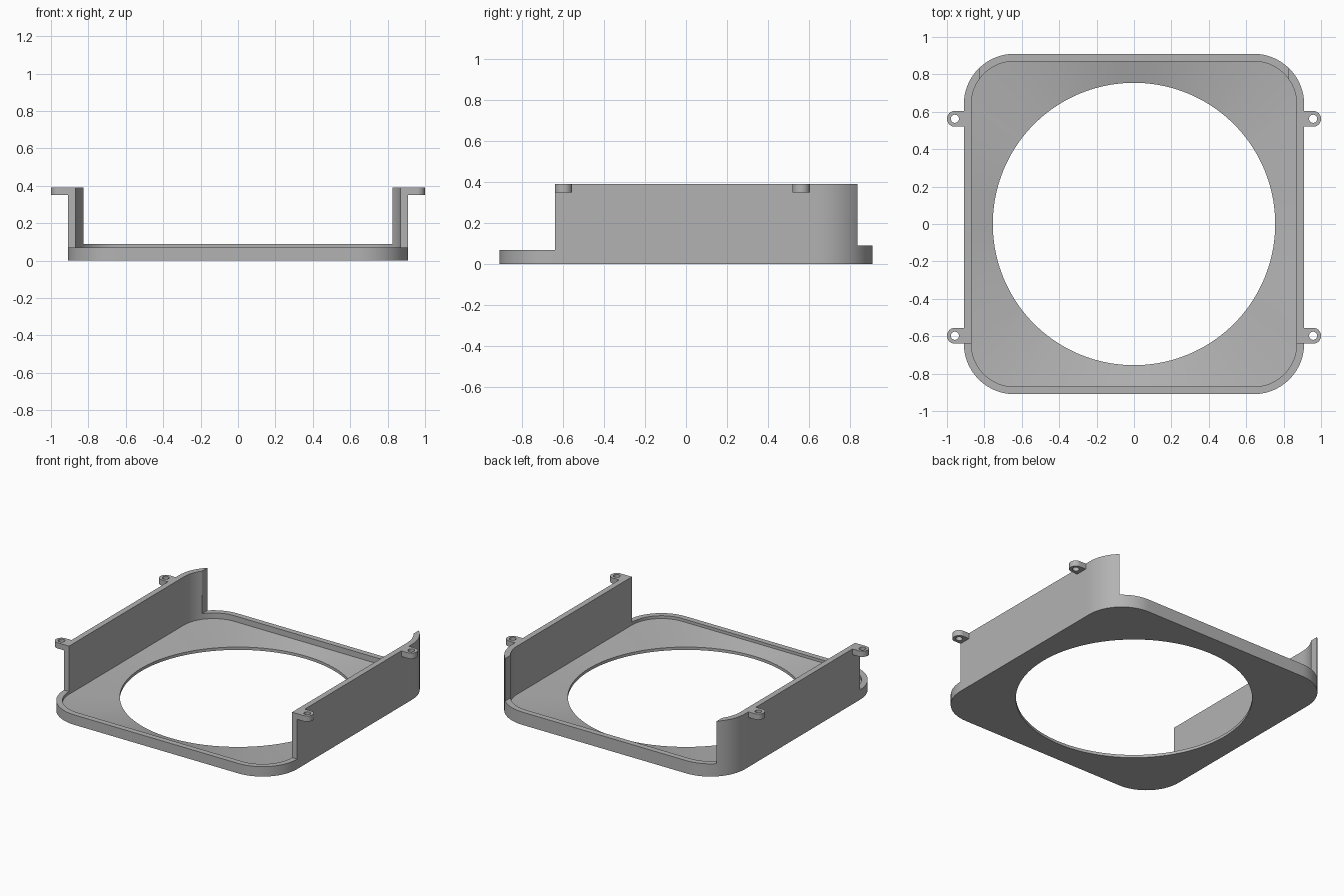
import bpy, bmesh, math
from math import cos, sin, radians, atan2, sqrt

if "Cube" in bpy.data.objects:
    bpy.data.objects.remove(bpy.data.objects["Cube"])

grey = bpy.data.materials.new("plain grey")
grey.diffuse_color = (0.45, 0.45, 0.45, 1)
grey.use_nodes = True
grey.node_tree.nodes["Principled BSDF"].inputs["Base Color"].default_value = grey.diffuse_color

HALF, CORNER = 0.91, 0.27      # outer half width and corner radius
WALL = 0.04                    # wall thickness
HOLE = 0.755                   # opening radius
C = HALF - CORNER              # corner centre
FRONT_Z, BACK_Z, SIDE_Z = 0.07, 0.09, 0.39
HOLE_Z, FLOOR_Z = 0.02, 0.05   # the floor slopes down to the opening
CUT_X = 0.825                  # rear end of each side wall


def finish(name, bm):
    """Turn a right-hand half into a mirrored, smooth-shaded object."""
    bmesh.ops.remove_doubles(bm, verts=bm.verts, dist=1e-5)
    bmesh.ops.recalc_face_normals(bm, faces=bm.faces)
    me = bpy.data.meshes.new(name)
    bm.to_mesh(me)
    bm.free()
    me.materials.append(grey)
    ob = bpy.data.objects.new(name, me)
    bpy.context.collection.objects.link(ob)
    ob.modifiers.new("mirror", 'MIRROR').merge_threshold = 0.0005
    bpy.ops.object.select_all(action='DESELECT')
    ob.select_set(True)
    bpy.context.view_layer.objects.active = ob
    bpy.ops.object.shade_smooth_by_angle(angle=radians(30))


def quad(bm, *pts):
    bm.faces.new([bm.verts.new(p) for p in pts])


# Stations along the right half: (outer point, inner point, height ahead)
stations = []


def line(a_out, b_out, a_in, b_in, n, h):
    for i in range(n):
        t = i / n
        mix = lambda a, b: (a[0] + (b[0] - a[0]) * t, a[1] + (b[1] - a[1]) * t)
        stations.append((mix(a_out, b_out), mix(a_in, b_in), h))


def arc(cy, out0, out1, in0, in1, n, h):
    for i in range(n):
        a, b = out0 + (out1 - out0) * i / n, in0 + (in1 - in0) * i / n
        r = CORNER - WALL
        stations.append(((C + CORNER * cos(a), cy + CORNER * sin(a)),
                         (C + r * cos(b), cy + r * sin(b)), h))


IN = HALF - WALL
Q = math.pi / 2
cut_out = math.acos((CUT_X - C) / CORNER)
cut_in = math.acos((CUT_X - C) / (CORNER - WALL))
line((0, -HALF), (C, -HALF), (0, -IN), (C, -IN), 16, FRONT_Z)
arc(-C, -Q, 0, -Q, 0, 14, FRONT_Z)
line((HALF, -C), (HALF, C), (IN, -C), (IN, C), 32, SIDE_Z)
arc(C, 0, cut_out, 0, cut_in, 8, SIDE_Z)
arc(C, cut_out, Q, cut_in, Q, 8, BACK_Z)
line((C, HALF), (0, HALF), (C, IN), (0, IN), 16, BACK_Z)
stations.append(((0, HALF), (0, IN), BACK_Z))


# Frame: sloped floor with round opening, low rims and tall side walls
bm = bmesh.new()
LEVELS = [0, FRONT_Z, BACK_Z, SIDE_Z]
prev_h = FRONT_Z
for (o1, i1, h), (o2, i2, _) in zip(stations, stations[1:]):
    a1, a2 = atan2(i1[1], i1[0]), atan2(i2[1], i2[0])
    c1 = (HOLE * cos(a1), HOLE * sin(a1))
    c2 = (HOLE * cos(a2), HOLE * sin(a2))
    quad(bm, (*o1, 0), (*c1, 0), (*c2, 0), (*o2, 0))
    quad(bm, (*c1, 0), (*c1, HOLE_Z), (*c2, HOLE_Z), (*c2, 0))
    quad(bm, (*c1, HOLE_Z), (*i1, FLOOR_Z), (*i2, FLOOR_Z), (*c2, HOLE_Z))
    quad(bm, (*i1, h), (*o1, h), (*o2, h), (*i2, h))
    for lo, hi in zip(LEVELS, LEVELS[1:]):
        if hi <= h:
            quad(bm, (*o1, lo), (*o2, lo), (*o2, hi), (*o1, hi))
            lo_in = max(lo, FLOOR_Z)
            quad(bm, (*i1, lo_in), (*i1, hi), (*i2, hi), (*i2, lo_in))
        # upright end faces where the height steps
        if min(h, prev_h) <= lo and hi <= max(h, prev_h):
            quad(bm, (*o1, lo), (*i1, lo), (*i1, hi), (*o1, hi))
    prev_h = h
finish("frame", bm)


# Mounting tabs: rounded ears with a screw hole
def tab(name, y):
    bm = bmesh.new()
    x, r, hole, back = 0.9575, 0.0425, 0.022, -0.05
    ring = [(r * cos(a), r * sin(a))
            for a in [radians(-90 + 7.5 * i) for i in range(25)]]
    ring += [(back / 2, r), (back, r), (back, r / 2), (back, 0),
             (back, -r / 2), (back, -r), (back / 2, -r)]
    low, top = 0.35, SIDE_Z
    for p, q in zip(ring, ring[1:] + ring[:1]):
        O = [(x + u, y + v) for u, v in (p, q)]
        I = [(x + hole * u / sqrt(u * u + v * v),
              y + hole * v / sqrt(u * u + v * v)) for u, v in (p, q)]
        for z in (low, top):
            quad(bm, (*O[0], z), (*O[1], z), (*I[1], z), (*I[0], z))
        for e in (O, I):
            quad(bm, (*e[0], low), (*e[1], low), (*e[1], top), (*e[0], top))
    finish(name, bm)


tab("front_tabs", -0.5975)
tab("rear_tabs", 0.5625)
